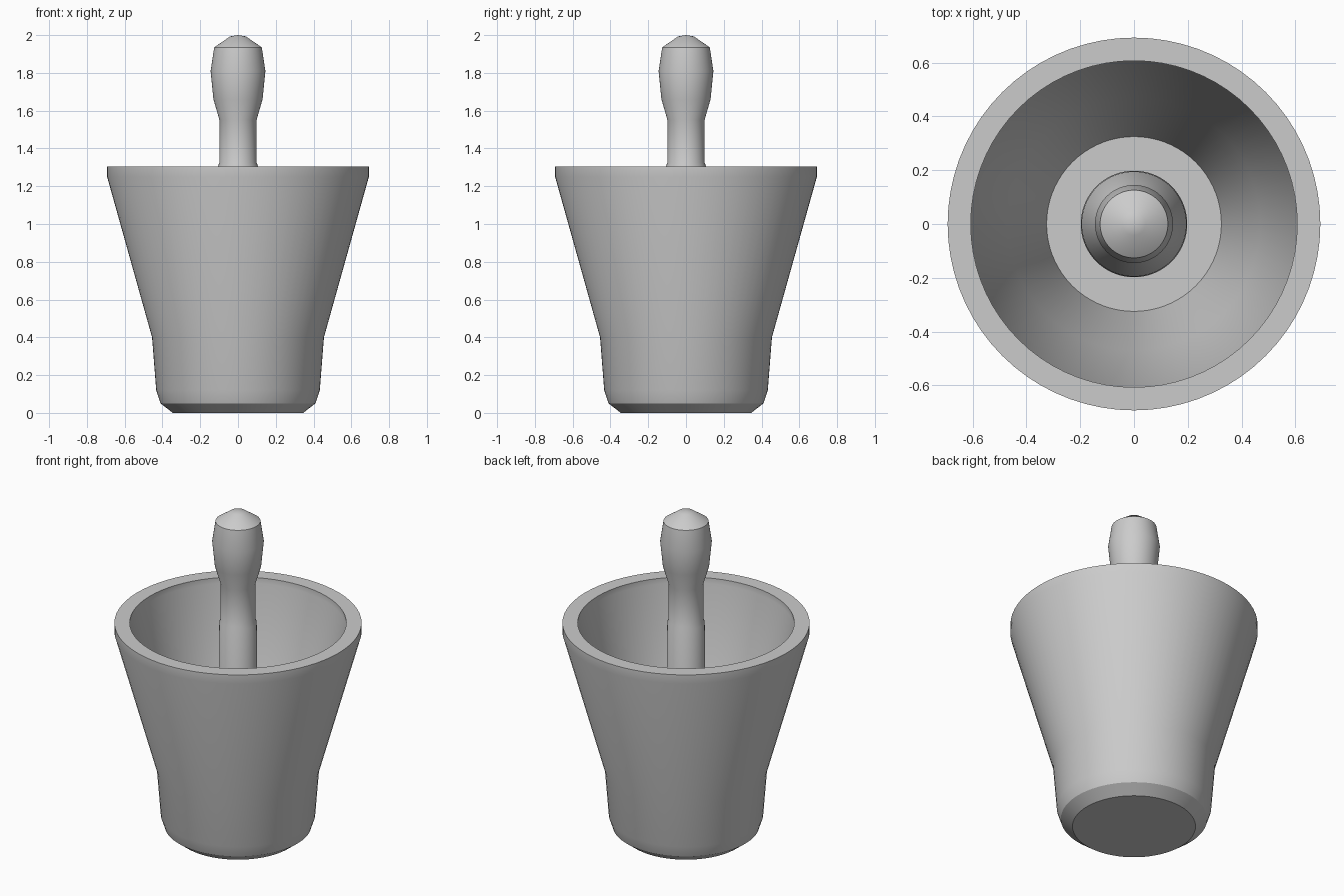
import bpy, bmesh, math

if "Cube" in bpy.data.objects:
    bpy.data.objects.remove(bpy.data.objects["Cube"])

SIDES = 72


def lathe(name, profile):
    """Revolve an (r, z) profile, starting and ending on the axis, around z."""
    bm = bmesh.new()
    verts = [bm.verts.new((r, 0, z)) for r, z in profile]
    edges = [bm.edges.new(pair) for pair in zip(verts, verts[1:])]
    bmesh.ops.spin(bm, geom=verts + edges, cent=(0, 0, 0), axis=(0, 0, 1),
                   angle=math.tau, steps=SIDES, use_merge=False)
    bmesh.ops.remove_doubles(bm, verts=bm.verts, dist=1e-4)
    bmesh.ops.recalc_face_normals(bm, faces=bm.faces)
    mesh = bpy.data.meshes.new(name)
    bm.to_mesh(mesh)
    bm.free()
    obj = bpy.data.objects.new(name, mesh)
    bpy.context.collection.objects.link(obj)
    bpy.ops.object.select_all(action='DESELECT')
    obj.select_set(True)
    bpy.context.view_layer.objects.active = obj
    bpy.ops.object.shade_smooth_by_angle(angle=math.radians(30))
    return obj


# Mortar bowl: outside from the foot up to the rim, then down the inside
lathe("mortar_bowl", [
    (0, 0), (0.345, 0), (0.41, 0.05), (0.433, 0.12), (0.455, 0.40),
    (0.693, 1.25), (0.693, 1.305),
    (0.607, 1.305), (0.607, 1.27), (0.47, 0.78), (0.37, 0.40),
    (0.325, 0.22), (0, 0.22),
])

# Pestle: flared grinding head resting on the floor, shaft and knob
lathe("pestle", [
    (0, 0.22), (0.13, 0.22), (0.18, 0.26), (0.198, 0.34), (0.195, 0.46),
    (0.15, 0.64), (0.108, 0.80), (0.105, 1.31), (0.098, 1.325),
    (0.098, 1.55), (0.13, 1.66), (0.145, 1.81), (0.126, 1.935),
    (0.042, 1.993), (0, 2.0),
])
